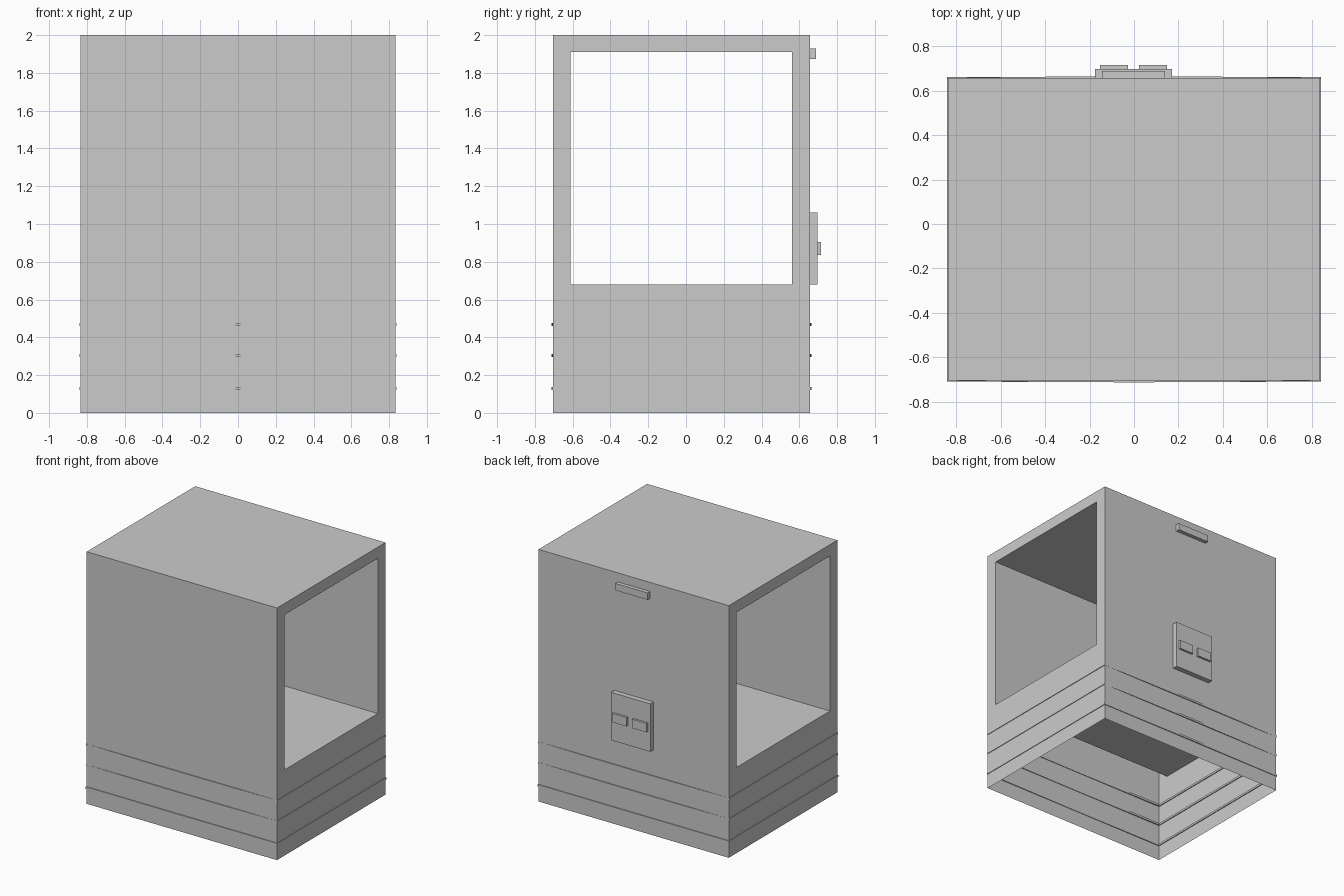
import bpy, bmesh
from mathutils import Vector

if "Cube" in bpy.data.objects:
    bpy.data.objects.remove(bpy.data.objects["Cube"])

X, Y0, Y1, H = 0.835, -0.704, 0.656, 2.0          # outer shell
WY0, WY1, WZ0, WZ1 = -0.612, 0.56, 0.68, 1.91     # window tunnel


def finish(name, bm):
    me = bpy.data.meshes.new(name)
    bm.to_mesh(me)
    bm.free()
    ob = bpy.data.objects.new(name, me)
    bpy.context.collection.objects.link(ob)
    return ob


def box(name, x0, x1, y0, y1, z0, z1):
    bm = bmesh.new()
    bmesh.ops.create_cube(bm, size=1)
    for v in bm.verts:
        v.co = Vector(((x0, x1)[v.co.x > 0], (y0, y1)[v.co.y > 0], (z0, z1)[v.co.z > 0]))
    return finish(name, bm)


# Thin shell: open underneath, with a rectangular tunnel running side to side
bm = bmesh.new()
def side_loop(x, y0, y1, z0, z1):
    return [bm.verts.new((x, y, z)) for y, z in ((y0, z0), (y1, z0), (y1, z1), (y0, z1))]

outer = [side_loop(x, Y0, Y1, 0, H) for x in (-X, X)]
inner = [side_loop(x, WY0, WY1, WZ0, WZ1) for x in (-X, X)]
for i in range(4):
    j = (i + 1) % 4
    if i > 0:                                     # the bottom stays open
        bm.faces.new((outer[0][i], outer[0][j], outer[1][j], outer[1][i]))
    bm.faces.new((inner[0][j], inner[0][i], inner[1][i], inner[1][j]))
    for s in (0, 1):                              # window frames
        bm.faces.new((outer[s][i], outer[s][j], inner[s][j], inner[s][i]))
bmesh.ops.recalc_face_normals(bm, faces=bm.faces[:])
finish("cabinet_shell", bm)


# Trim bands around the lower body, bowed slightly on front and back
def band(name, z, h, corner):
    xs = (-1, -0.8, -0.5, 0, 0.5, 0.8, 1)
    bow = (corner, 0.003, 0.006, 0.008, 0.006, 0.003, corner)
    bow = [max(b, corner) for b in bow]
    XO = X + 0.005
    plan = [(XO * t, Y0 - b) for t, b in zip(xs, bow)]
    plan += [(XO * t, Y1 + b) for t, b in zip(xs[::-1], bow)]
    bm = bmesh.new()
    rings = []
    for inset, zz in ((0, z - h), (0, z + h), (0.012, z + h), (0.012, z - h)):
        rings.append([bm.verts.new((x - inset * (1 if x > XO - .001 else -1 if x < -XO + .001 else 0),
                                    y + inset * (1 if y < 0 else -1), zz)) for x, y in plan])
    n = len(plan)
    for a in range(4):
        r, s = rings[a], rings[(a + 1) % 4]
        for i in range(n):
            j = (i + 1) % n
            bm.faces.new((r[i], r[j], s[j], s[i]))
    bmesh.ops.recalc_face_normals(bm, faces=bm.faces[:])
    finish(name, bm)


band("trim_band_low", 0.128, 0.008, 0.005)
band("trim_band_mid", 0.303, 0.008, 0.0)
band("trim_band_high", 0.467, 0.008, 0.0)

# Rear fittings: access panel, two latches and the upper bar
box("rear_panel", -0.175, 0.17, Y1, 0.697, 0.68, 1.06)
for side, x in (("left", -0.153), ("right", 0.022)):
    box("latch_" + side, x, x + 0.126, 0.69, 0.714, 0.835, 0.905)
box("rear_top_bar", -0.144, 0.139, Y1, 0.687, 1.873, 1.928)
